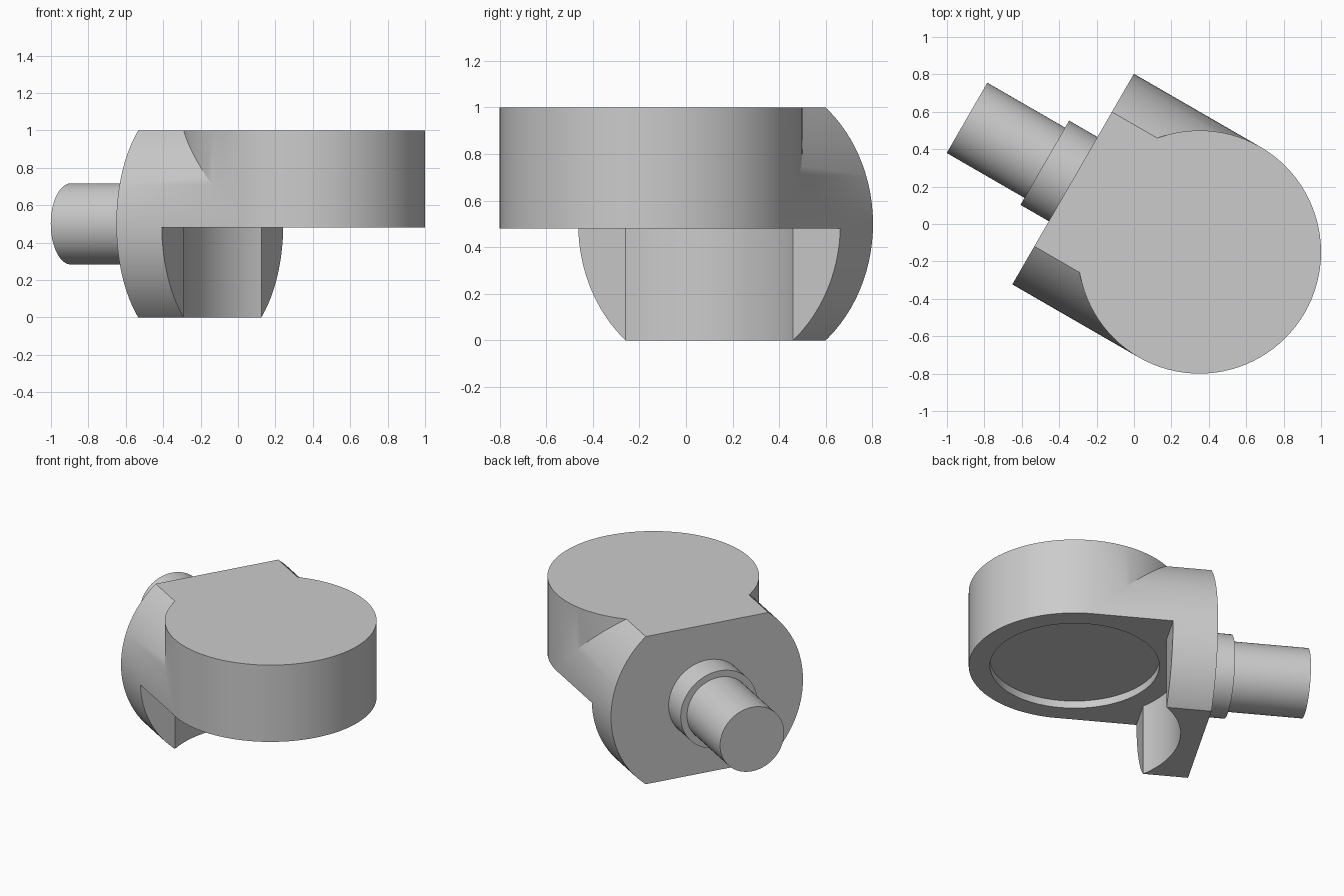
import bpy, bmesh, math
from mathutils import Matrix, Vector

if "Cube" in bpy.data.objects:
    bpy.data.objects.remove(bpy.data.objects["Cube"], do_unlink=True)

R = 0.65          # radius of head and web
MID = 0.5         # height of the shaft axis
HEAD_Z = 0.48     # underside of the head
STEP = 0.5        # where the lower web starts along the shaft axis
BACK = 0.78       # rear face of the web

grey = bpy.data.materials.new("light_grey")
grey.use_nodes = True
grey.diffuse_color = (0.6, 0.6, 0.6, 1)
grey.node_tree.nodes["Principled BSDF"].inputs["Base Color"].default_value = (0.6, 0.6, 0.6, 1)


def make(name, bm):
    bmesh.ops.recalc_face_normals(bm, faces=bm.faces[:])
    mesh = bpy.data.meshes.new(name)
    bm.to_mesh(mesh)
    bm.free()
    mesh.materials.append(grey)
    obj = bpy.data.objects.new(name, mesh)
    bpy.context.collection.objects.link(obj)
    return obj


def prism(name, outline, z0, z1):
    """Extrude a flat outline between two heights."""
    bm = bmesh.new()
    face = bm.faces.new([bm.verts.new((x, y, z0)) for x, y in outline])
    up = bmesh.ops.extrude_face_region(bm, geom=[face])["geom"]
    top = [v for v in up if isinstance(v, bmesh.types.BMVert)]
    bmesh.ops.translate(bm, verts=top, vec=Vector((0, 0, z1 - z0)))
    return make(name, bm)


def rod(name, r, start, end, along_x=False, segments=96):
    """Cylinder on the vertical head axis or on the horizontal shaft axis."""
    place = Matrix.Translation((0, 0, (start + end) / 2))
    if along_x:
        place = (Matrix.Translation(((start + end) / 2, 0, MID))
                 @ Matrix.Rotation(math.pi / 2, 4, "Y"))
    bm = bmesh.new()
    bmesh.ops.create_cone(bm, cap_ends=True, segments=segments, radius1=r,
                          radius2=r, depth=end - start, matrix=place)
    return make(name, bm)


def combine(target, tool, operation):
    mod = target.modifiers.new(operation.lower(), "BOOLEAN")
    mod.operation = operation
    mod.solver = "EXACT"
    mod.object = tool
    bpy.context.view_layer.objects.active = target
    bpy.ops.object.modifier_apply(modifier=mod.name)
    bpy.data.objects.remove(tool, do_unlink=True)


# Round head joined to the horizontal round web
body = rod("crank_body", R, 0.2, 1.2)
combine(body, rod("web", R, 0.013, BACK, along_x=True), "UNION")

# Clear the space under the head, leaving a hollowed lower web
a = math.acos(STEP / R)
arc = [(R * math.cos(t), R * math.sin(t))
       for t in (-a + 2 * a * i / 32 for i in range(33))]
outline = [(-2, -2), (STEP, -2)] + arc + [(STEP, 2), (-2, 2)]
combine(body, prism("under_cut", outline, -1, HEAD_Z), "DIFFERENCE")

# Flat top and bottom
square = [(-3, -3), (3, -3), (3, 3), (-3, 3)]
combine(body, prism("slab", square, 0, 1), "INTERSECT")

# Shallow round recess under the head
combine(body, rod("recess", 0.52, 0.3, HEAD_Z + 0.05), "DIFFERENCE")

# Collar and shaft behind the web
collar = rod("collar", 0.26, BACK - 0.03, 0.955, along_x=True, segments=64)
shaft = rod("shaft", 0.217, 0.9, 1.435, along_x=True, segments=64)

# Turn the assembly into place and shade it
bpy.ops.object.select_all(action="DESELECT")
for obj in (body, collar, shaft):
    obj.data.transform(Matrix.Translation((0.35, -0.15, 0))
                       @ Matrix.Rotation(math.radians(150), 4, "Z"))
    obj.select_set(True)
bpy.context.view_layer.objects.active = body
bpy.ops.object.shade_smooth_by_angle(angle=math.radians(25))
